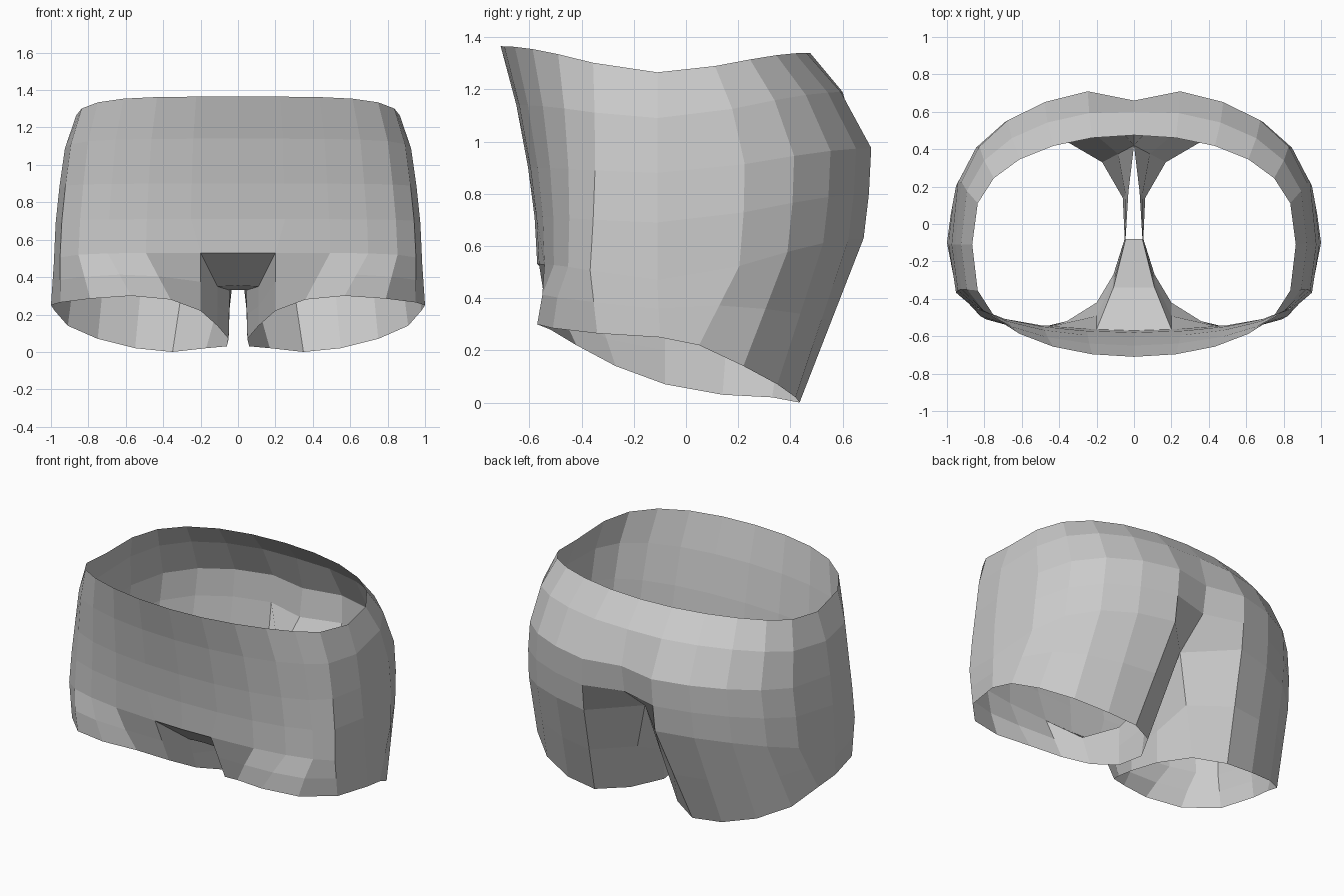
import bpy, bmesh
from math import sin, cos, pi
from mathutils import Vector

if "Cube" in bpy.data.objects:
    bpy.data.objects.remove(bpy.data.objects["Cube"])

N = 12  # panels from front centre to back centre, one half

# Torso rings: half width, front y, back y, cleft depth, z front, z side, z back, front and back squareness
TORSO = [
    (0.865, -0.71, 0.475, 0.00, 1.365, 1.265, 1.34, 0.66, 0.72),
    (0.925, -0.65, 0.61, 0.01, 1.14, 1.09, 1.19, 0.60, 0.68),
    (0.955, -0.605, 0.73, 0.07, 0.90, 0.88, 0.975, 0.54, 0.68),
    (0.975, -0.58, 0.72, 0.09, 0.71, 0.69, 0.80, 0.48, 0.68),
    (0.985, -0.57, 0.70, 0.28, 0.53, 0.47, 0.63, 0.43, 0.70),
]
# Leg opening, from front inner corner round the outside and back through the inner thigh
HEM = [
    (0.20, -0.42, 0.22), (0.36, -0.52, 0.28), (0.57, -0.57, 0.30), (0.79, -0.51, 0.285),
    (0.95, -0.34, 0.265), (1.0, -0.10, 0.25), (0.98, 0.05, 0.22), (0.91, 0.22, 0.14),
    (0.75, 0.35, 0.07), (0.55, 0.42, 0.02), (0.35, 0.435, 0.0), (0.17, 0.33, 0.02),
    (0.06, 0.14, 0.03), (0.05, -0.08, 0.07), (0.11, -0.27, 0.14),
]
# Crotch edge, back to front
CROTCH = [(0.03, 0.17, 0.43), (0.045, -0.08, 0.33), (0.11, -0.34, 0.35)]


def torso_ring(w, front, back, cleft, zf, zs, zb, pf, pb):
    mid, pts = -0.11, []
    for i in range(N + 1):
        a = pi * i / N
        x = w * sin(a) if 0 < i < N else 0.0
        is_front = i <= N // 2
        f = abs(cos(a)) ** (pf if is_front else pb)
        if i == N // 2:
            f = 0.0
        y = mid + ((front if is_front else back) - mid) * f
        if not is_front:
            y -= cleft * max(0, 1 - x / 0.25)
        z = zs + ((zf if is_front else zb) - zs) * f * f * (3 - 2 * f)
        pts.append(Vector((x, y, z)))
    return pts


bm = bmesh.new()


def add(points):
    return [bm.verts.new(p) for p in points]


def bridge(upper, lower, closed=False):
    n = len(upper)
    for i in range(n if closed else n - 1):
        j = (i + 1) % n
        bm.faces.new((upper[i], lower[i], lower[j], upper[j]))


# Waist, hips and seat
rings = [add(torso_ring(*r)) for r in TORSO]
rings[-1][1].co.x = 0.20  # narrow the front edge of the crotch
for a, b in zip(rings, rings[1:]):
    bridge(a, b)

# Crotch gusset
edge = add(CROTCH)
g1, g2 = add([(0, -0.34, 0.355), (0, -0.08, 0.33)])
front, corner = rings[-1][0], rings[-1][1]
bm.faces.new((front, g1, edge[2], corner))
bm.faces.new((g1, g2, edge[1], edge[2]))

# Leg tube down to the open hem
top = rings[-1][1:] + edge
middle = add([v.co.lerp(Vector(h), 0.5) for v, h in zip(top, HEM)])
for v in middle[1:4]:
    v.co.y -= 0.012
hem = add(HEM)
bridge(top, middle, True)
bridge(middle, hem, True)

bmesh.ops.recalc_face_normals(bm, faces=bm.faces)
mesh = bpy.data.meshes.new("shorts")
bm.to_mesh(mesh)
bm.free()
shorts = bpy.data.objects.new("shorts", mesh)
bpy.context.collection.objects.link(shorts)

# Other half
mirror = shorts.modifiers.new("mirror", 'MIRROR')
mirror.use_axis[0] = True
mirror.merge_threshold = 0.001
